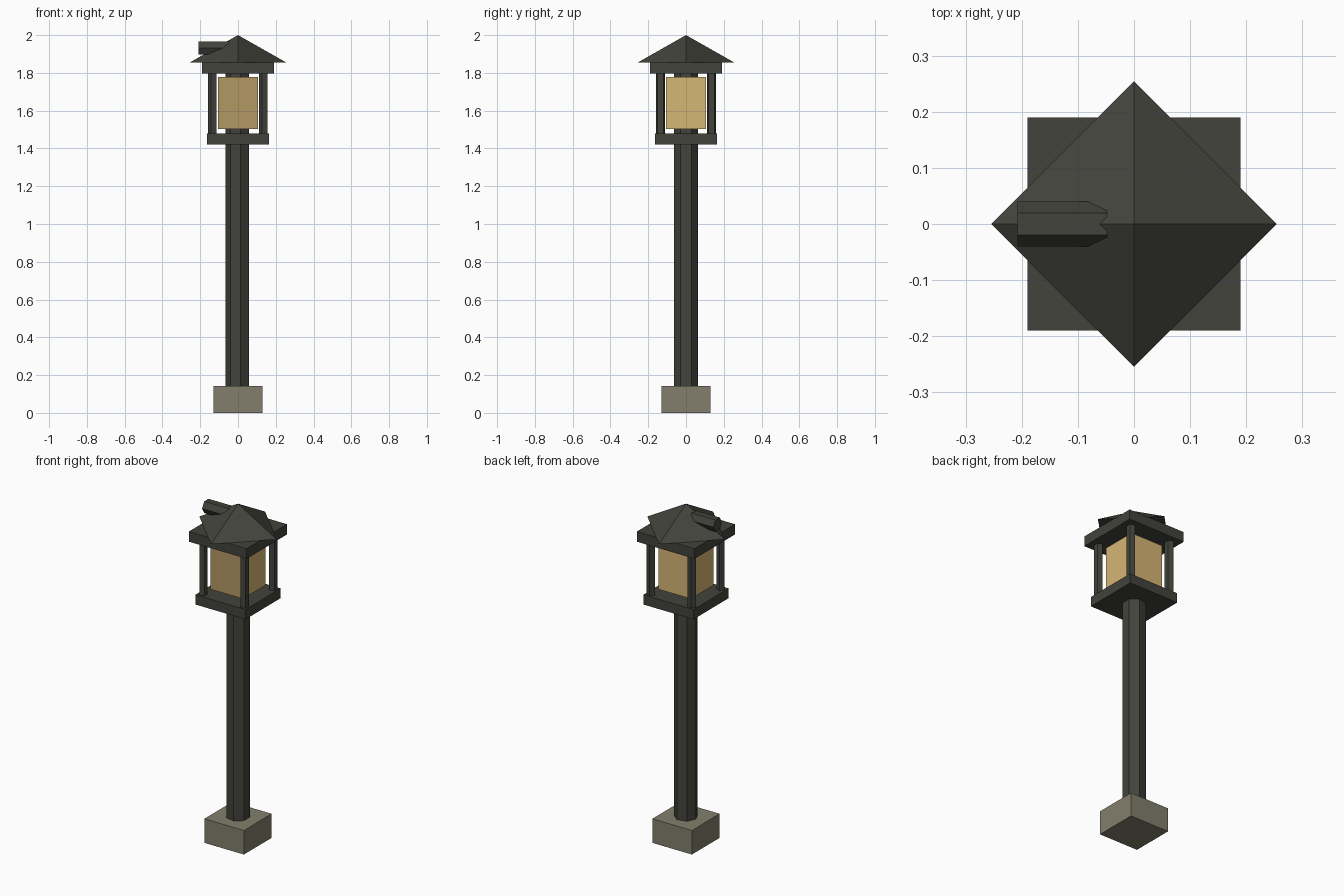
import bpy, bmesh, math
from mathutils import Matrix, Vector

if "Cube" in bpy.data.objects:
    bpy.data.objects.remove(bpy.data.objects["Cube"])


def srgb(r, g, b):
    f = lambda c: c / 12.92 if c <= 0.04045 else ((c + 0.055) / 1.055) ** 2.4
    return (f(r / 255), f(g / 255), f(b / 255), 1)


def material(name, r, g, b):
    m = bpy.data.materials.new(name)
    m.diffuse_color = srgb(r, g, b)
    m.use_nodes = True
    m.node_tree.nodes["Principled BSDF"].inputs["Base Color"].default_value = m.diffuse_color
    return m


METAL = material("dark metal", 66, 67, 60)
STONE = material("grey stone", 130, 127, 108)
GLOW = material("warm glass", 214, 182, 116)
GLOW_FRONT = material("dim warm glass", 178, 152, 101)


def finish(name, bm, *mats):
    bmesh.ops.recalc_face_normals(bm, faces=bm.faces)
    me = bpy.data.meshes.new(name)
    bm.to_mesh(me)
    bm.free()
    for m in mats:
        me.materials.append(m)
    ob = bpy.data.objects.new(name, me)
    bpy.context.collection.objects.link(ob)
    return ob


def box(name, half, z0, z1, *mats):
    """Square block centred on the vertical axis."""
    bm = bmesh.new()
    bmesh.ops.create_cube(bm, size=1)
    bmesh.ops.scale(bm, vec=(2 * half, 2 * half, z1 - z0), verts=bm.verts)
    bmesh.ops.translate(bm, vec=(0, 0, (z0 + z1) / 2), verts=bm.verts)
    return finish(name, bm, *mats)


def prism(name, sides, radius, length, matrix, mat):
    """Upright prism from z=0 to length, first corner at -x, then placed by matrix."""
    bm = bmesh.new()
    corners = []
    for i in range(sides):
        a = math.pi + 2 * math.pi * i / sides
        corners.append(bm.verts.new((radius * math.cos(a), radius * math.sin(a), 0)))
    base = bm.faces.new(corners)
    new = bmesh.ops.extrude_face_region(bm, geom=[base], use_keep_orig=True)["geom"]
    top = [v for v in new if isinstance(v, bmesh.types.BMVert)]
    bmesh.ops.translate(bm, vec=(0, 0, length), verts=top)
    bmesh.ops.transform(bm, matrix=matrix, verts=bm.verts)
    return finish(name, bm, mat)


# Stone footing and seven-sided pole
box("footing", 0.13, 0, 0.143, STONE)
prism("pole", 7, 0.065, 1.70, Matrix.Translation((0, 0, 0.12)), METAL)

# Lantern floor and ceiling plates
box("lantern_floor", 0.165, 1.42, 1.478, METAL)
box("lantern_ceiling", 0.19, 1.796, 1.856, METAL)

# Five-sided corner posts
for x, sx in ((-0.135, "left"), (0.135, "right")):
    for y, sy in ((-0.135, "front"), (0.135, "back")):
        prism(f"post_{sy}_{sx}", 5, 0.025, 0.34,
              Matrix.Translation((x, y, 1.467)), METAL)

# Glass block, with a dimmer pane at the front
glass = box("glass", 0.107, 1.504, 1.778, GLOW, GLOW_FRONT)
for p in glass.data.polygons:
    p.material_index = 1 if p.normal.y < -0.5 else 0

# Pyramid roof turned 45 degrees to the plates
bm = bmesh.new()
R = 0.254
rim = [bm.verts.new(v) for v in
       ((R, 0, 1.856), (0, R, 1.856), (-R, 0, 1.856), (0, -R, 1.856))]
apex = bm.verts.new((0, 0, 2))
bm.faces.new(rim)
for i in range(4):
    bm.faces.new((rim[i], rim[(i + 1) % 4], apex))
finish("roof", bm, METAL)

# Six-sided vent pipe lying along x, corners towards front and back
axes = Matrix(((0, 0, 1), (1, 0, 0), (0, 1, 0))).to_4x4()
prism("vent_pipe", 6, 0.04, 0.16,
      Matrix.Translation((-0.208, 0, 1.931)) @ axes, METAL)
